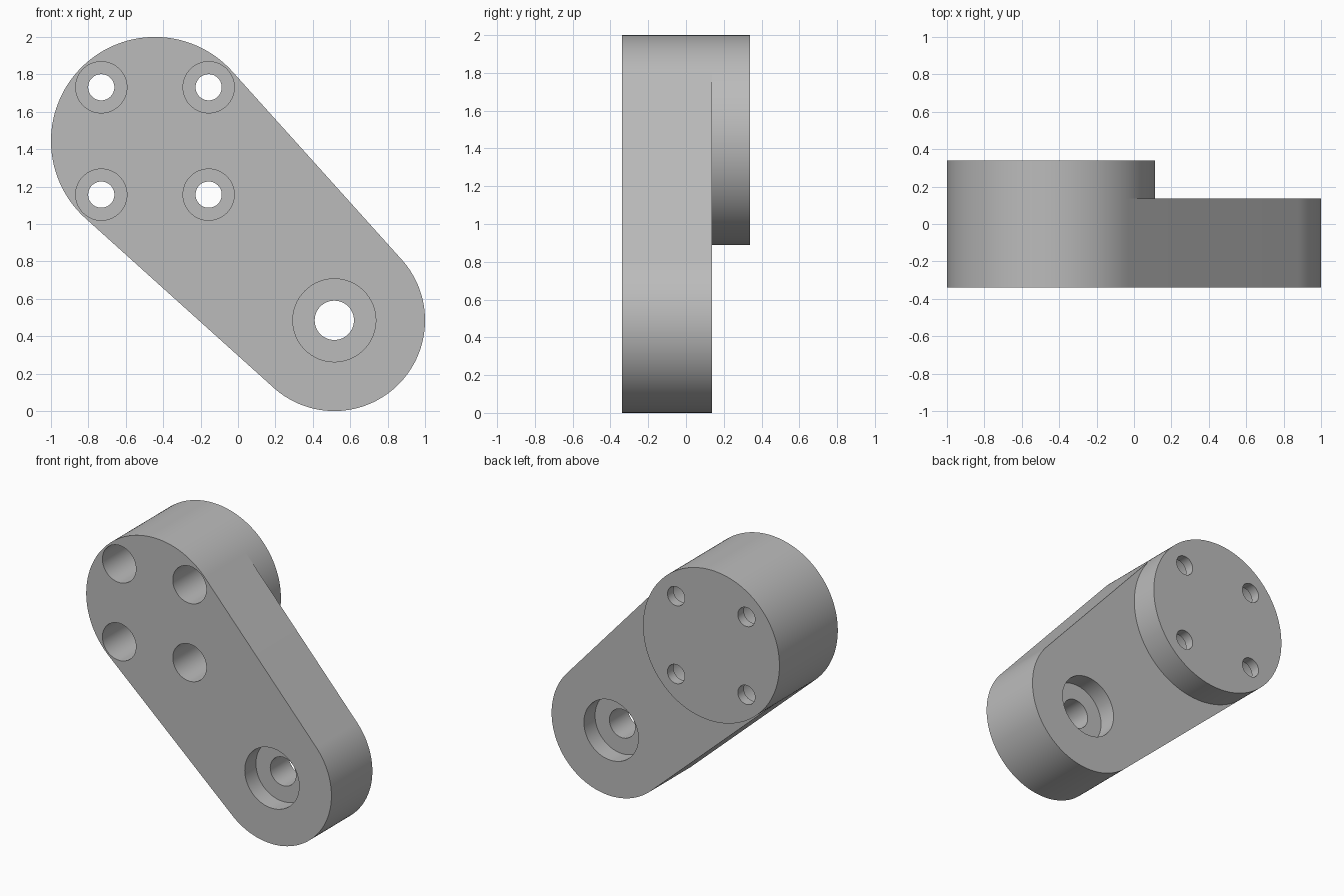
import bpy, bmesh, math
from math import sin, cos, pi
from mathutils import Vector

if "Cube" in bpy.data.objects:
    bpy.data.objects.remove(bpy.data.objects["Cube"])

FRONT, STEP, BACK = -0.34, 0.137, 0.34      # depths of the front, arm back and boss back
BIG, BIG_R = (-0.444, 1.444), 0.556         # boss centre and radius
SMALL, SMALL_R = (0.515, 0.485), 0.485      # arm end centre and radius
BOLT = 0.287                                # bolt offset from the boss centre

grey = bpy.data.materials.new("grey metal")
grey.use_nodes = True
colour = (0.5, 0.5, 0.5, 1)
grey.diffuse_color = colour
grey.node_tree.nodes["Principled BSDF"].inputs["Base Color"].default_value = colour


def arc(bm, centre, radius, start, end, count):
    """Vertices along an arc on the front plane, ends included."""
    angles = [start + (end - start) * i / count for i in range(count + 1)]
    return [bm.verts.new((centre[0] + radius * cos(a), FRONT, centre[1] + radius * sin(a)))
            for a in angles]


def push(bm, faces, depth):
    """Extrude faces along y and return the moved faces."""
    out = bmesh.ops.extrude_face_region(bm, geom=faces, use_keep_orig=depth == STEP - FRONT)["geom"]
    bmesh.ops.translate(bm, vec=(0, depth, 0), verts=[g for g in out if isinstance(g, bmesh.types.BMVert)])
    return [g for g in out if isinstance(g, bmesh.types.BMFace)]


def make_object(name, bm):
    bmesh.ops.recalc_face_normals(bm, faces=bm.faces[:])
    mesh = bpy.data.meshes.new(name)
    bm.to_mesh(mesh)
    bm.free()
    obj = bpy.data.objects.new(name, mesh)
    bpy.context.collection.objects.link(obj)
    mesh.materials.append(grey)
    return obj


def bore(name, centre, profile, sides=64):
    """Stepped round cutter from (depth, radius) pairs."""
    bm = bmesh.new()
    rings = [[bm.verts.new((centre[0] + r * cos(2 * pi * i / sides), y,
                            centre[1] + r * sin(2 * pi * i / sides))) for i in range(sides)]
             for y, r in profile]
    for a, b in zip(rings, rings[1:]):
        for i in range(sides):
            j = (i + 1) % sides
            bm.faces.new((a[i], a[j], b[j], b[i]))
    bm.faces.new(rings[0])
    bm.faces.new(rings[-1])
    cutter = make_object(name, bm)
    cutter.hide_render = True
    return cutter


# Outline: boss circle plus tangent tail around the arm end
axis = Vector((SMALL[0] - BIG[0], SMALL[1] - BIG[1]))
heading = math.atan2(axis.y, axis.x)
spread = math.acos((BIG_R - SMALL_R) / axis.length)
lo, hi = heading - spread, heading + spread
bm = bmesh.new()
inner = arc(bm, BIG, BIG_R, lo, hi, 80)
outer = arc(bm, BIG, BIG_R, hi, lo + 2 * pi, 84)
bmesh.ops.delete(bm, geom=[outer[0], outer[-1]], context="VERTS")
tip = arc(bm, SMALL, SMALL_R, lo, hi, 80)
disc = bm.faces.new(inner + outer[1:-1])
tail = bm.faces.new(tip + inner[::-1])

# Arm body, then the round boss raised on its back
tops = push(bm, [disc, tail], STEP - FRONT)
boss = max(tops, key=lambda f: f.calc_center_median().z)
push(bm, [boss], BACK - STEP)

# Merge the two coplanar front faces
seam = [e for e in bm.edges if len(e.link_faces) == 2
        and all(abs(v.co.y - FRONT) < 1e-5 for f in e.link_faces for v in f.verts)]
bmesh.ops.dissolve_edges(bm, edges=seam, use_verts=True)
arm = make_object("link_arm", bm)

# Counterbored bolt holes and the pivot hole recessed on both sides
cutters = [bore("bolt_cutter", (BIG[0] + sx * BOLT, BIG[1] + sz * BOLT),
                [(FRONT - 0.1, 0.137), (BACK - 0.07, 0.137), (BACK - 0.07, 0.07), (BACK + 0.1, 0.07)])
           for sx in (-1, 1) for sz in (-1, 1)]
cutters.append(bore("pivot_cutter", SMALL,
                    [(FRONT - 0.1, 0.222), (FRONT + 0.13, 0.222), (FRONT + 0.13, 0.105),
                     (STEP - 0.13, 0.105), (STEP - 0.13, 0.222), (STEP + 0.1, 0.222)]))

bpy.ops.object.select_all(action="DESELECT")
arm.select_set(True)
bpy.context.view_layer.objects.active = arm
for cutter in cutters:
    cut = arm.modifiers.new("hole", "BOOLEAN")
    cut.operation, cut.solver, cut.object = "DIFFERENCE", "EXACT", cutter
    bpy.ops.object.modifier_apply(modifier=cut.name)
    bpy.data.objects.remove(cutter)

bpy.ops.object.shade_smooth_by_angle(angle=math.radians(30))
